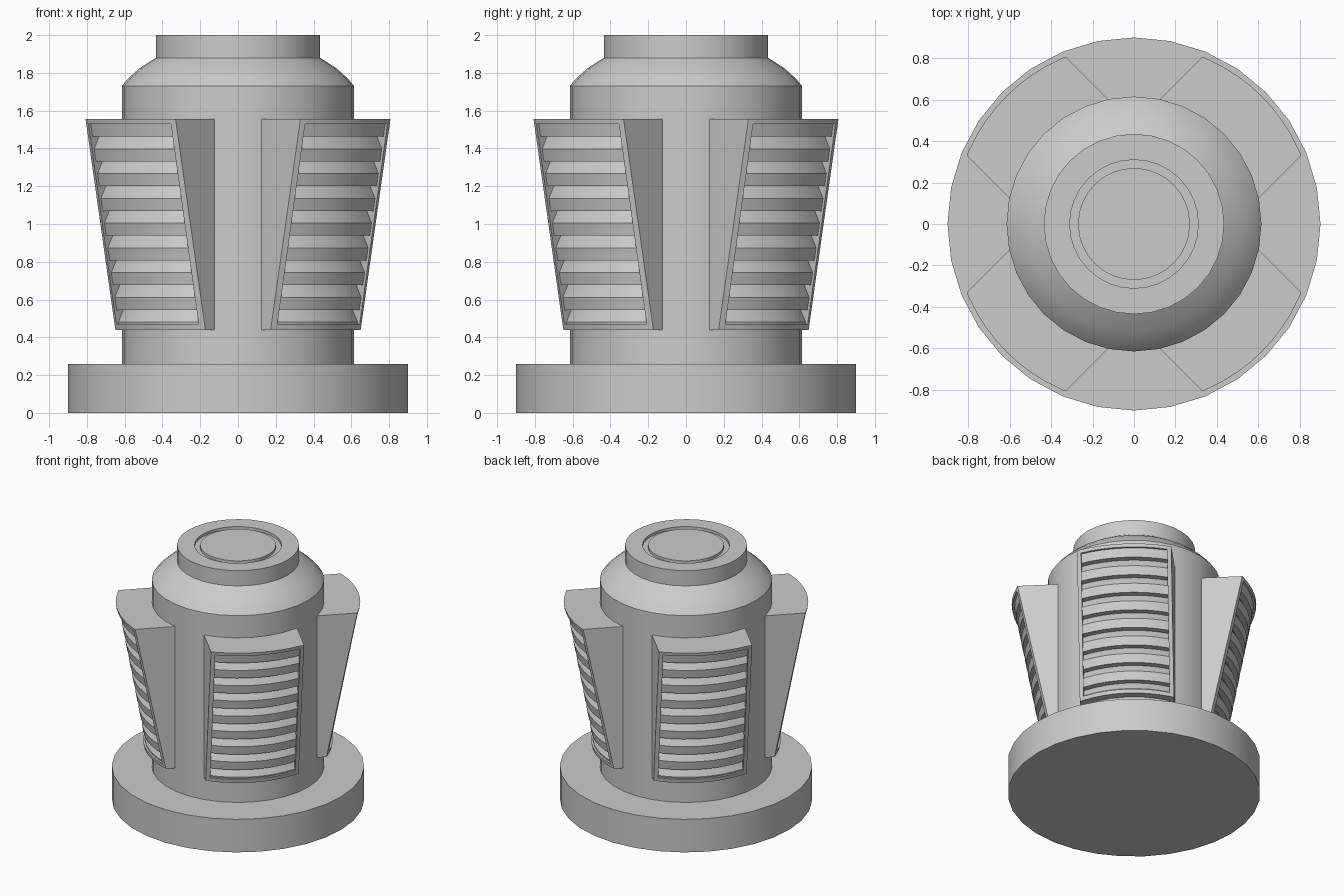
import bpy, bmesh, math

if "Cube" in bpy.data.objects:
    bpy.data.objects.remove(bpy.data.objects["Cube"])

SIDES = 32
Z0, Z1 = 0.44, 1.555          # vent block bottom and top
HALF, OPEN = 0.337, 0.308     # half width of block and of its opening


def finish(name, bm):
    bmesh.ops.remove_doubles(bm, verts=bm.verts, dist=1e-5)
    bmesh.ops.recalc_face_normals(bm, faces=bm.faces)
    me = bpy.data.meshes.new(name)
    bm.to_mesh(me)
    bm.free()
    ob = bpy.data.objects.new(name, me)
    bpy.context.collection.objects.link(ob)
    bpy.ops.object.select_all(action='DESELECT')
    ob.select_set(True)
    bpy.context.view_layer.objects.active = ob
    bpy.ops.object.shade_smooth_by_angle(angle=math.radians(22))
    return ob


def lathe(name, profile):
    bm = bmesh.new()
    vs = [bm.verts.new((r, 0, z)) for r, z in profile]
    es = [bm.edges.new(p) for p in zip(vs, vs[1:])]
    bmesh.ops.spin(bm, geom=vs + es, cent=(0, 0, 0), axis=(0, 0, 1),
                   angle=math.tau, steps=SIDES, use_duplicate=False)
    return finish(name, bm)


def face_radius(z):
    return 0.672 + (z - Z0) * 0.2 / (Z1 - Z0)


def curved_prism(bm, profile, ts):
    # sweep a (radius, z) profile sideways so it follows the round body
    rings = [[bm.verts.new((math.sqrt(r * r - t * t), t, z)) for r, z in profile]
             for t in ts]
    n = len(profile)
    for a, b in zip(rings, rings[1:]):
        for i in range(n):
            j = (i + 1) % n
            bm.faces.new((a[i], a[j], b[j], b[i]))
    bm.faces.new(rings[0])
    bm.faces.new(rings[-1])


# pedestal and body, with stepped shoulder and grooved cap
lathe("base_disc", [(0, 0), (0.9, 0), (0.9, 0.26), (0, 0.26)])
lathe("body", [(0, 0.25), (0.615, 0.25), (0.615, 1.73), (0.582, 1.77),
               (0.52, 1.825), (0.435, 1.88), (0.435, 2.0), (0.31, 2.0),
               (0.31, 1.98), (0.27, 1.98), (0.27, 2.0), (0, 2.0)])

# profiles of the vent block: plain frame side, and louvred middle
plain = [(0.5, Z0), (face_radius(Z0), Z0), (face_radius(Z1), Z1), (0.5, Z1)]
louvred = [(0.5, Z1), (face_radius(Z1), Z1), (face_radius(1.53), 1.53),
           (face_radius(1.53) - 0.016, 1.53)]
for k in range(8):
    bottom = 1.462 - 0.131 * k
    lip = bottom - 0.064
    louvred += [(face_radius(bottom) - 0.016, bottom),
                (face_radius(bottom) - 0.06, bottom),
                (face_radius(lip) - 0.016, lip)]
louvred += [(face_radius(0.47) - 0.016, 0.47), (face_radius(0.47), 0.47),
            (face_radius(Z0), Z0), (0.5, Z0)]

# four vent blocks on the diagonals
for name, deg in (("back_right", 45), ("back_left", 135),
                  ("front_left", 225), ("front_right", 315)):
    bm = bmesh.new()
    for s in (-1, 1):
        curved_prism(bm, plain, [s * HALF, s * OPEN])
    curved_prism(bm, louvred, [OPEN * (i / 4 - 1) for i in range(9)])
    ob = finish("vent_" + name, bm)
    ob.rotation_euler.z = math.radians(deg)
